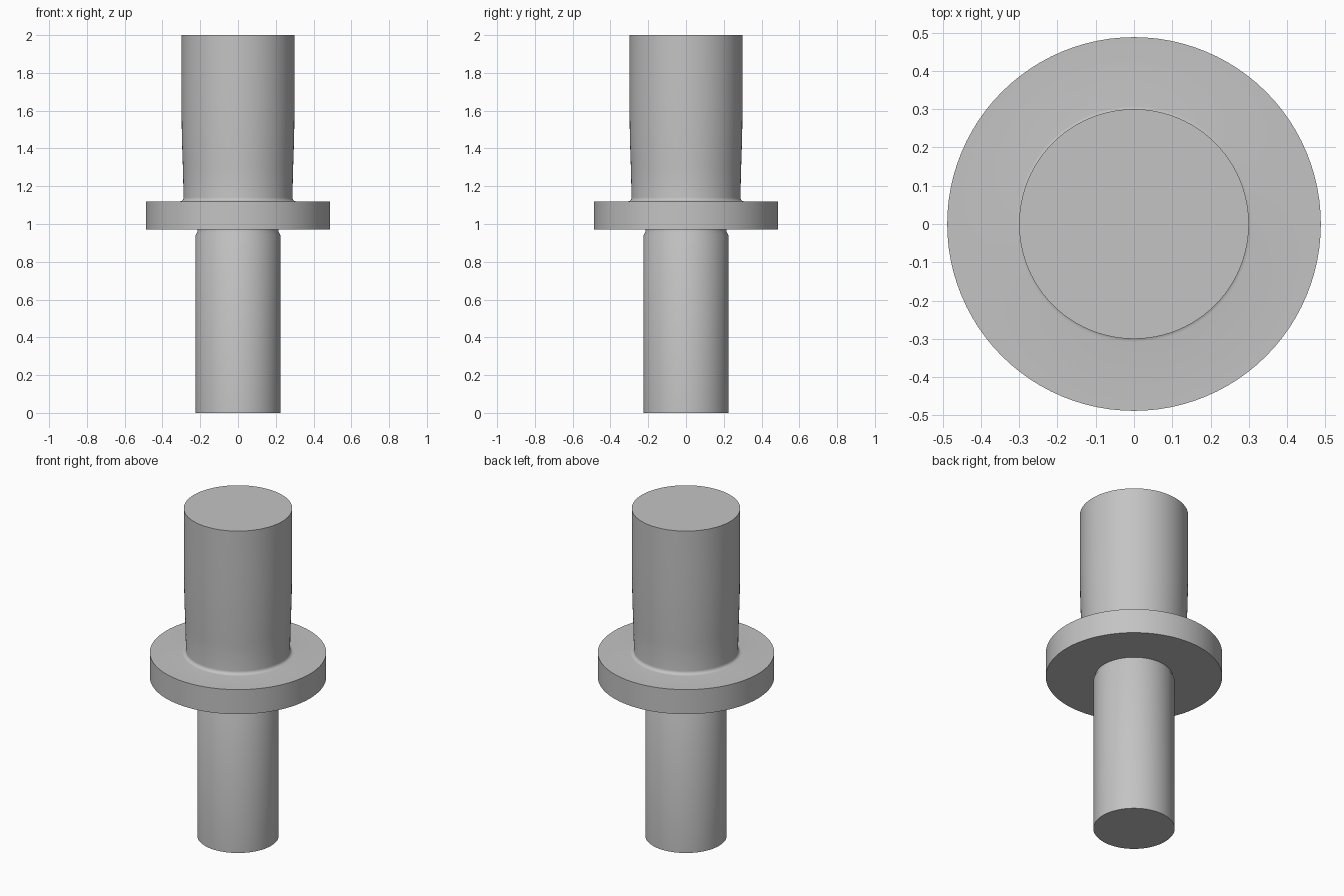
import bpy, bmesh, math
from mathutils import Matrix, Vector

cube = bpy.data.objects.get("Cube")
if cube:
    bpy.data.objects.remove(cube, do_unlink=True)

# Plain grey metal
metal = bpy.data.materials.new("grey_metal")
metal.use_nodes = True
grey = (0.55, 0.55, 0.55, 1)
metal.diffuse_color = grey
metal.node_tree.nodes["Principled BSDF"].inputs["Base Color"].default_value = grey


def lathe(name, profile, sides=96):
    """Revolve (radius, height) points around z."""
    bm = bmesh.new()
    verts = [bm.verts.new((r, 0, z)) for r, z in profile]
    edges = [bm.edges.new(pair) for pair in zip(verts, verts[1:])]
    bmesh.ops.spin(bm, geom=verts + edges, cent=(0, 0, 0), axis=(0, 0, 1),
                   angle=math.tau, steps=sides, use_merge=True)
    bmesh.ops.remove_doubles(bm, verts=bm.verts, dist=1e-5)
    bmesh.ops.recalc_face_normals(bm, faces=bm.faces)
    mesh = bpy.data.meshes.new(name)
    bm.to_mesh(mesh)
    bm.free()
    mesh.materials.append(metal)
    obj = bpy.data.objects.new(name, mesh)
    bpy.context.collection.objects.link(obj)
    bpy.ops.object.select_all(action='DESELECT')
    obj.select_set(True)
    bpy.context.view_layer.objects.active = obj
    bpy.ops.object.shade_smooth_by_angle(angle=math.radians(35))


# One turned pin: shank, relief groove, collar, root fillet and tapered head
shank = [(0, 0), (0.225, 0), (0.225, 0.94), (0.215, 0.96), (0.215, 0.97)]
collar = [(0.488, 0.97), (0.488, 1.12)]
fillet = [(0.308 - 0.02 * math.sin(a), 1.14 - 0.02 * math.cos(a))
          for a in (math.radians(15 * i) for i in range(7))]
head = [(0.292, 1.3), (0.297, 1.45), (0.3, 1.65), (0.3, 2), (0, 2)]
lathe("collared_pin", shank + collar + fillet + head)
